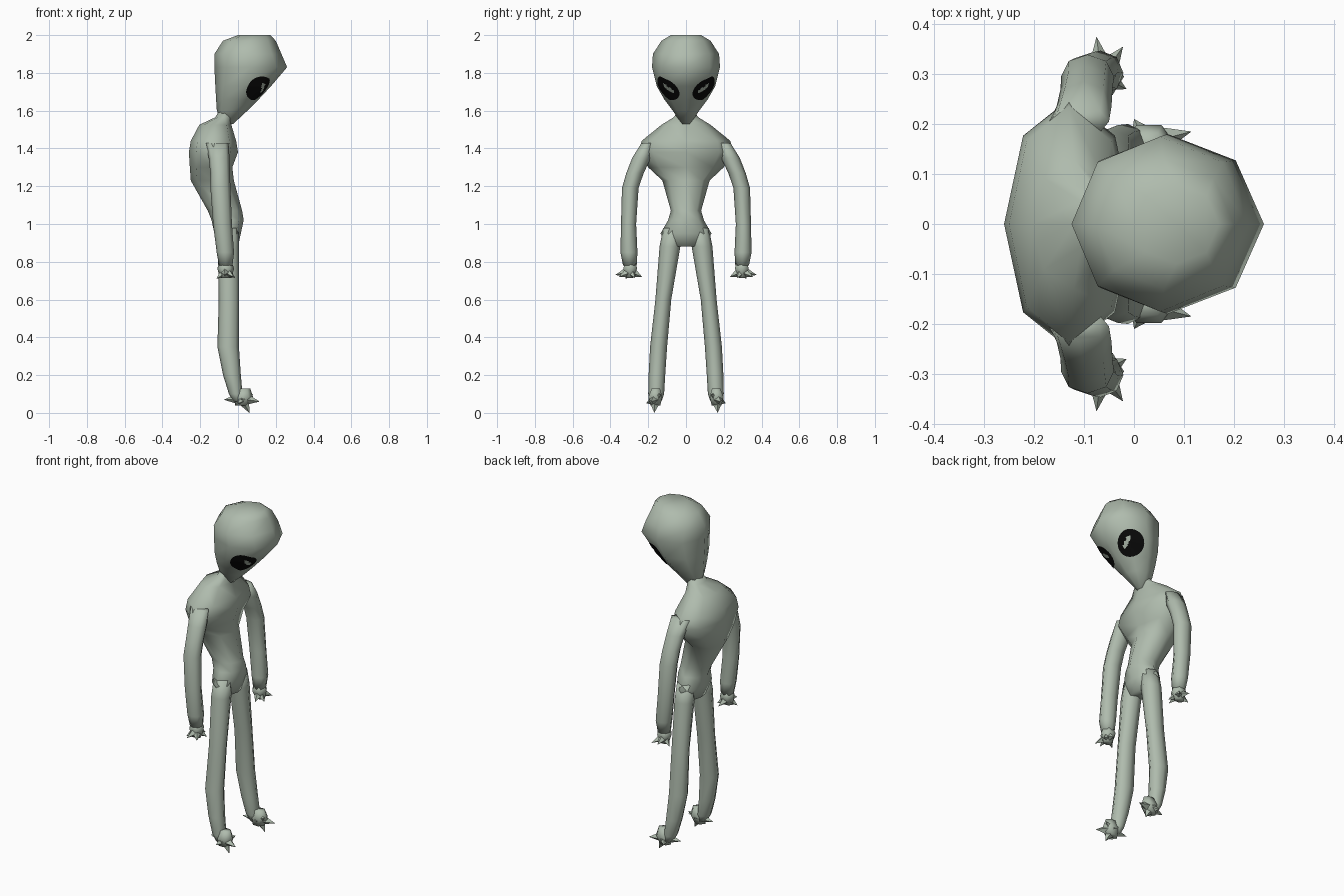
import bpy, bmesh, math
from mathutils import Vector
from mathutils.bvhtree import BVHTree

if "Cube" in bpy.data.objects:
    bpy.data.objects.remove(bpy.data.objects["Cube"])


def material(name, rgb):
    m = bpy.data.materials.new(name)
    m.diffuse_color = (*rgb, 1)
    m.use_nodes = True
    m.node_tree.nodes["Principled BSDF"].inputs["Base Color"].default_value = m.diffuse_color
    return m


SKIN = material("grey green skin", (0.43, 0.50, 0.42))
BLACK = material("eye black", (0.003, 0.003, 0.003))


def loft(bm, rings, sides=8):
    """Skin horizontal elliptical rings (x, y, z, rx, ry), listed downwards or upwards."""
    loops = []
    for x, y, z, rx, ry in rings:
        loops.append([bm.verts.new((x + rx * math.cos(2 * math.pi * i / sides),
                                    y + ry * math.sin(2 * math.pi * i / sides), z))
                      for i in range(sides)])
    for a, b in zip(loops, loops[1:]):
        for i in range(sides):
            j = (i + 1) % sides
            bm.faces.new((a[i], a[j], b[j], b[i])).smooth = True
    bm.faces.new(loops[0]).smooth = True
    bm.faces.new(loops[-1]).smooth = True


def span(rows):
    """Centred rings from (z, xmin, xmax, half width)."""
    return [((a + b) / 2, 0, z, (b - a) / 2, w) for z, a, b, w in rows]


def spike(bm, base, tip, r):
    """Four-sided pointed finger or toe."""
    base, tip = Vector(base), Vector(tip)
    d = (tip - base).normalized()
    u = d.cross(Vector((0, 0, 1))).normalized()
    v = d.cross(u)
    ring = [bm.verts.new(base + r * p) for p in (u, v, -u, -v)]
    end = bm.verts.new(tip)
    for i in range(4):
        bm.faces.new((ring[i], ring[(i + 1) % 4], end))
    bm.faces.new(ring)


def finish(name, bm, mat, mirror=False, fix=True):
    if fix:
        bmesh.ops.recalc_face_normals(bm, faces=bm.faces)
    me = bpy.data.meshes.new(name)
    bm.to_mesh(me)
    bm.free()
    me.materials.append(mat)
    ob = bpy.data.objects.new(name, me)
    bpy.context.collection.objects.link(ob)
    if mirror:
        m = ob.modifiers.new("mirror", 'MIRROR')
        m.use_axis = (False, True, False)
        m.use_mirror_merge = False
    return ob


# torso
bm = bmesh.new()
loft(bm, span([(1.60, -.10, -.03, .04), (1.565, -.12, -.03, .065),
               (1.525, -.205, -.035, .13), (1.44, -.25, -.01, .235),
               (1.38, -.26, 0, .25), (1.30, -.255, -.03, .20),
               (1.23, -.25, -.022, .125), (1.07, -.16, .022, .08),
               (1.02, -.14, .03, .095), (.95, -.125, .015, .135),
               (.88, -.105, .0, .09)]))
finish("torso", bm, SKIN)

# head
bm = bmesh.new()
loft(bm, span([(1.53, -.085, -.025, .025), (1.60, -.112, .05, .07),
               (1.66, -.116, .11, .115), (1.73, -.12, .175, .155),
               (1.83, -.125, .26, .18), (1.90, -.125, .23, .175),
               (1.97, -.08, .20, .13), (2.0, 0, .17, .08)]))
tree = BVHTree.FromBMesh(bm)
finish("head", bm, SKIN)

# eyes: thin round patches projected onto the head, with a slanted glint left open
n = Vector((.74, .60, -.35)).normalized()
u = Vector((0, .74, .67))
u = (u - u.dot(n) * n).normalized()
v = n.cross(u)
centre = Vector((.105, .098, 1.72))
SEG, RINGS = 24, 8
bm = bmesh.new()


def eye_point(k, i):
    t = 2 * math.pi * i / SEG
    p, q = k / RINGS * math.cos(t), k / RINGS * math.sin(t)
    start = centre + .075 * p * u + .07 * q * v + .3 * n
    hit = tree.ray_cast(start, -n)[0]
    return bm.verts.new((hit or start - .3 * n) + .004 * n), p, q


grid = [[eye_point(k, i) for i in range(SEG)] for k in range(RINGS + 1)]
for k in range(RINGS):
    for i in range(SEG):
        j = (i + 1) % SEG
        quad = [grid[k][i], grid[k + 1][i], grid[k + 1][j], grid[k][j]]
        p = sum(c[1] for c in quad) / 4
        q = sum(c[2] for c in quad) / 4
        if ((q - .25) / .17) ** 2 + ((p + .05) / .5) ** 2 < 1:
            continue
        if k == 0:
            quad = quad[:3]
        f = bm.faces.new([c[0] for c in quad])
        f.smooth = True
        f.normal_update()
        if f.normal.dot(n) < 0:
            f.normal_flip()
finish("eye", bm, BLACK, True, False)

# arms
bm = bmesh.new()
loft(bm, [(-.11, .205, 1.43, .06, .03), (-.10, .235, 1.35, .055, .05),
          (-.095, .27, 1.27, .052, .046), (-.093, .295, 1.19, .053, .044),
          (-.082, .304, 1.0, .05, .04), (-.067, .302, .85, .046, .045),
          (-.065, .297, .78, .036, .036)])
finish("arm", bm, SKIN, True)

# hands
bm = bmesh.new()
loft(bm, [(-.065, .295, .80, .03, .03), (-.065, .295, .765, .045, .042),
          (-.065, .30, .715, .03, .022)], 6)
for tip in ((-.075, .375, .73), (-.022, .355, .72), (-.015, .27, .715),
            (-.05, .232, .72), (-.115, .32, .71)):
    spike(bm, (-.065, .295, .75), tip, .032)
finish("hand", bm, SKIN, True)

# legs
bm = bmesh.new()
loft(bm, [(-.05, .07, .98, .05, .05), (-.05, .085, .88, .056, .055),
          (-.048, .12, .6, .054, .042), (-.052, .145, .35, .057, .045),
          (-.032, .154, .2, .047, .044), (-.012, .158, .1, .036, .042),
          (.0, .16, .06, .025, .03)])
finish("leg", bm, SKIN, True)

# feet
bm = bmesh.new()
loft(bm, [(.03, .16, .13, .035, .025), (.03, .162, .085, .05, .042),
          (.02, .162, .04, .035, .03)], 6)
for tip in ((.06, .168, .0), (.115, .185, .06), (.08, .135, .10),
            (-.075, .15, .07), (.0, .21, .05)):
    spike(bm, (.025, .162, .075), tip, .038)
finish("foot", bm, SKIN, True)
